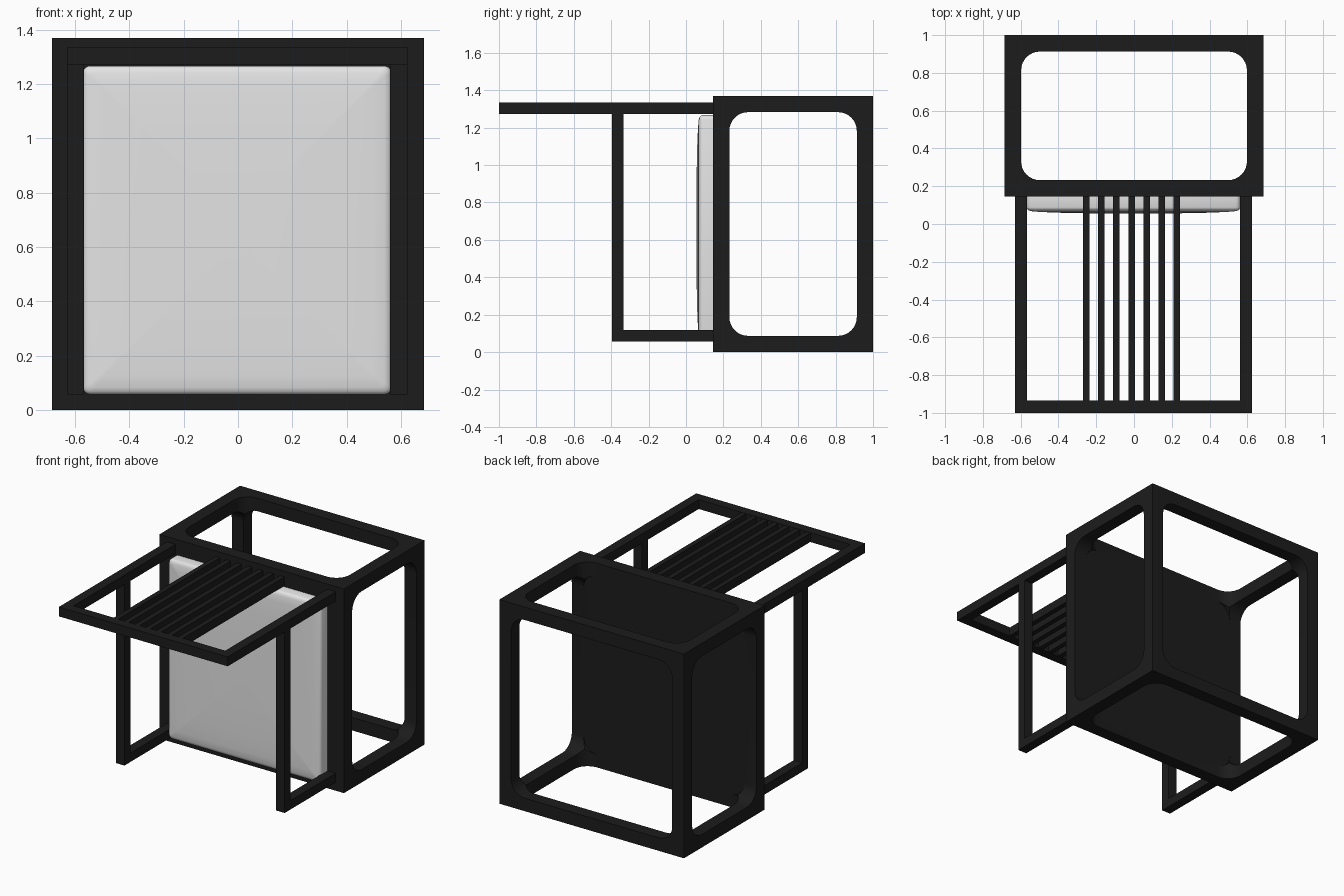
import bpy, bmesh, math
from mathutils import Vector

if "Cube" in bpy.data.objects:
    bpy.data.objects.remove(bpy.data.objects["Cube"])


def material(name, v):
    m = bpy.data.materials.new(name)
    m.diffuse_color = (v, v, v, 1)
    m.use_nodes = True
    m.node_tree.nodes["Principled BSDF"].inputs["Base Color"].default_value = m.diffuse_color
    return m


DARK = material("black_metal", 0.0115)
LIGHT = material("light_grey_fabric", 0.78)


def finish(name, bm, mat):
    bmesh.ops.recalc_face_normals(bm, faces=bm.faces)
    me = bpy.data.meshes.new(name)
    bm.to_mesh(me)
    bm.free()
    me.materials.append(mat)
    ob = bpy.data.objects.new(name, me)
    bpy.context.collection.objects.link(ob)
    return ob


def add_box(bm, lo, hi):
    lo, hi = Vector(lo), Vector(hi)
    for v in bmesh.ops.create_cube(bm, size=1)["verts"]:
        v.co = (lo + hi) / 2 + Vector(a * b for a, b in zip(v.co, hi - lo))


def boxes(name, mat, *spans):
    bm = bmesh.new()
    for lo, hi in spans:
        add_box(bm, lo, hi)
    return finish(name, bm, mat)


def smooth(ob):
    bpy.ops.object.select_all(action="DESELECT")
    ob.select_set(True)
    bpy.context.view_layer.objects.active = ob
    bpy.ops.object.shade_smooth_by_angle(angle=math.radians(35))


# Box frame: solid block with a rounded tunnel cut along each axis, front wall kept
LO, HI = Vector((-0.685, 0.145, 0)), Vector((0.685, 1.0, 1.37))
BAR, RADIUS = 0.087, 0.1
frame = boxes("base_frame", DARK, (LO, HI))
for axis in range(3):
    lo, hi = LO + Vector((BAR,) * 3), HI - Vector((BAR,) * 3)
    if axis != 1:
        lo[axis] = LO[axis] - 0.1
    hi[axis] = HI[axis] + 0.1
    bm = bmesh.new()
    add_box(bm, lo, hi)
    along = [e for e in bm.edges
             if abs(e.verts[0].co[axis] - e.verts[1].co[axis]) > 0.01]
    bmesh.ops.bevel(bm, geom=along, offset=RADIUS, segments=8, profile=0.5,
                    affect="EDGES")
    cutter = finish("cutter_%d" % axis, bm, DARK)
    cutter.hide_render = True
    mod = frame.modifiers.new("opening", "BOOLEAN")
    mod.object = cutter
    mod.operation = "DIFFERENCE"
    mod.solver = "EXACT"
    bpy.context.view_layer.objects.active = frame
    bpy.ops.object.modifier_apply(modifier=mod.name)
    bpy.data.objects.remove(cutter)
smooth(frame)

# Cushion: stacked rounded-rectangle rings forming a pad with a domed front
bm = bmesh.new()
CX, CZ, HX, HZ = -0.003, 0.6625, 0.567, 0.6045
rings = []
# (inset from the outline, y)
for inset, y in ((0, 0.147), (0, 0.088), (0.003, 0.08), (0.01, 0.073), (0.025, 0.068),
                 (0.07, 0.064), (0.16, 0.060), (0.3, 0.057), (0.5, 0.055)):
    r = max(0.025 - inset * 0.3, 0.008)
    ring = []
    for k, (sx, sz) in enumerate(((1, 1), (-1, 1), (-1, -1), (1, -1))):
        for s in range(5):
            a = math.pi / 2 * (k + s / 4)
            ring.append(bm.verts.new((CX + sx * (HX - inset - r) + r * math.cos(a), y,
                                      CZ + sz * (HZ - inset - r) + r * math.sin(a))))
    rings.append(ring)
for a, b in zip(rings, rings[1:]):
    for i in range(len(a)):
        j = (i + 1) % len(a)
        bm.faces.new((a[i], a[j], b[j], b[i]))
bm.faces.new(rings[0])
bm.faces.new(rings[-1])
smooth(finish("cushion", bm, LIGHT))

# Side legs: upright post, lower rail and upper rail on each side
for side, x0, x1 in (("left", -0.63, -0.566), ("right", 0.56, 0.624)):
    boxes(side + "_post", DARK, ((x0, -0.396, 0.057), (x1, -0.334, 1.272)))
    boxes(side + "_lower_rail", DARK, ((x0, -0.334, 0.057), (x1, 0.15, 0.117)))
    boxes(side + "_upper_rail", DARK, ((x0, -1.0, 1.272), (x1, 0.15, 1.335)))

# Backrest: end rail and seven slats
boxes("backrest_end_rail", DARK, ((-0.566, -1.0, 1.272), (0.56, -0.935, 1.335)))
for i in range(7):
    x = -0.253 + 0.08 * i
    boxes("backrest_slat_%d" % (i + 1), DARK,
          ((x - 0.017, -0.94, 1.274), (x + 0.017, 0.15, 1.333)))
